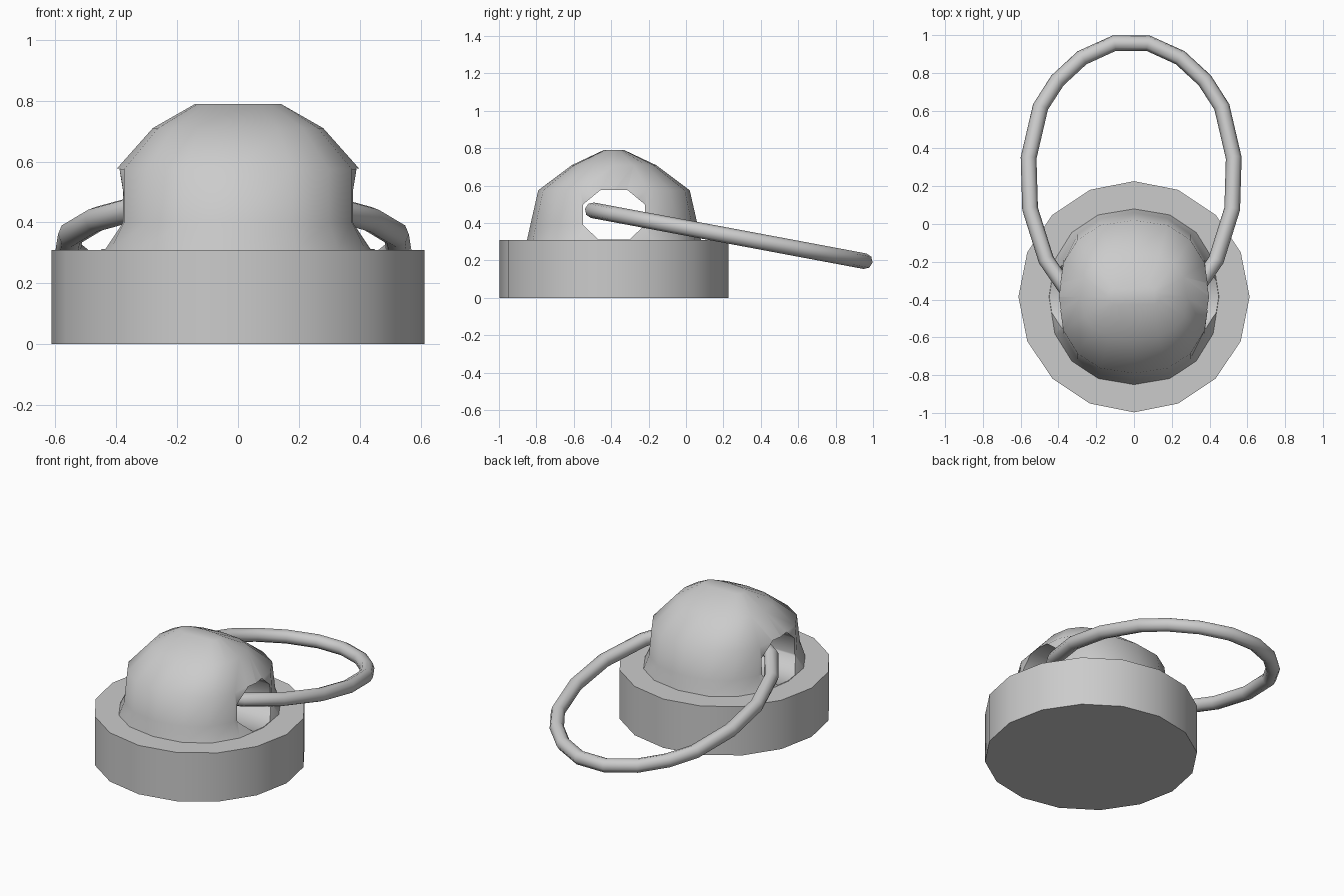
import bpy, bmesh, math
from mathutils import Vector

cube = bpy.data.objects.get("Cube")
if cube:
    bpy.data.objects.remove(cube, do_unlink=True)

grey = bpy.data.materials.new("plain grey")
grey.use_nodes = True
colour = (0.6, 0.6, 0.6, 1)
grey.diffuse_color = colour
grey.node_tree.nodes["Principled BSDF"].inputs["Base Color"].default_value = colour

SIDES = 16
CENTRE_Y = -0.385


def add_object(name, bm):
    bmesh.ops.recalc_face_normals(bm, faces=bm.faces)
    mesh = bpy.data.meshes.new(name)
    bm.to_mesh(mesh)
    bm.free()
    mesh.materials.append(grey)
    obj = bpy.data.objects.new(name, mesh)
    bpy.context.collection.objects.link(obj)
    return obj


def loft(bm, rings):
    """Skin a list of closed point rings and cap both ends."""
    rows = [[bm.verts.new(p) for p in ring] for ring in rings]
    for a, b in zip(rows, rows[1:]):
        for i in range(len(a)):
            j = (i + 1) % len(a)
            bm.faces.new((a[i], a[j], b[j], b[i]))
    bm.faces.new(rows[0])
    bm.faces.new(rows[-1])


def oval(rx, ry, z, power):
    """Rounded-square ring; power 1 is a true ellipse."""
    points = []
    for i in range(SIDES):
        a = math.tau * i / SIDES
        c, s = math.cos(a), math.sin(a)
        points.append((rx * math.copysign(abs(c) ** power, c),
                       CENTRE_Y + ry * math.copysign(abs(s) ** power, s), z))
    return points


# Round base with the domed housing growing out of it
bm = bmesh.new()
loft(bm, [oval(*row) for row in (
    (0.612, 0.612, 0, 1), (0.612, 0.612, 0.31, 1),
    (0.45, 0.465, 0.31, 0.9), (0.40, 0.445, 0.40, 0.85),
    (0.40, 0.405, 0.575, 0.85), (0.28, 0.225, 0.71, 0.8),
    (0.14, 0.055, 0.79, 0.8))])
body = add_object("base_and_dome", bm)

# Eight-sided tunnel through the dome from side to side
bm = bmesh.new()
half = [(0.07, 0.578), (0.165, 0.50), (0.165, 0.39), (0.085, 0.313)]
outline = half + [(-y, z) for y, z in reversed(half)]
loft(bm, [[(x, CENTRE_Y + y, z) for y, z in outline] for x in (-0.8, 0.8)])
tunnel = add_object("tunnel_cutter", bm)

cut = body.modifiers.new("tunnel", "BOOLEAN")
cut.object = tunnel
cut.operation = "DIFFERENCE"
cut.solver = "EXACT"
bpy.context.view_layer.objects.active = body
body.select_set(True)
bpy.ops.object.modifier_apply(modifier=cut.name)
bpy.data.objects.remove(tunnel, do_unlink=True)
bpy.ops.object.shade_smooth_by_angle(angle=math.radians(60))
body.select_set(False)

# Tilted pull ring threaded through the tunnel
side = [(0.09, 0.957), (0.26, 0.88), (0.39, 0.76), (0.48, 0.62), (0.543, 0.35),
        (0.535, 0.08), (0.45, -0.19), (0.32, -0.38), (0.12, -0.50)]
path = side + [(-x, y) for x, y in reversed(side)]
path = [Vector((x - 0.015, y, 0.375 - 0.187 * y)) for x, y in path]
normal = Vector((0, 0.187, 1)).normalized()
bm = bmesh.new()
rows = []
for i, p in enumerate(path):
    tangent = path[(i + 1) % len(path)] - path[i - 1]
    out = tangent.cross(normal).normalized()
    rows.append([bm.verts.new(p + 0.042 * (out * math.cos(a) + normal * math.sin(a)))
                 for a in (math.tau * k / 8 for k in range(8))])
for i, row in enumerate(rows):
    prev = rows[i - 1]
    for k in range(8):
        n = (k + 1) % 8
        bm.faces.new((prev[k], prev[n], row[n], row[k]))
ring = add_object("pull_ring", bm)
for face in ring.data.polygons:
    face.use_smooth = True
